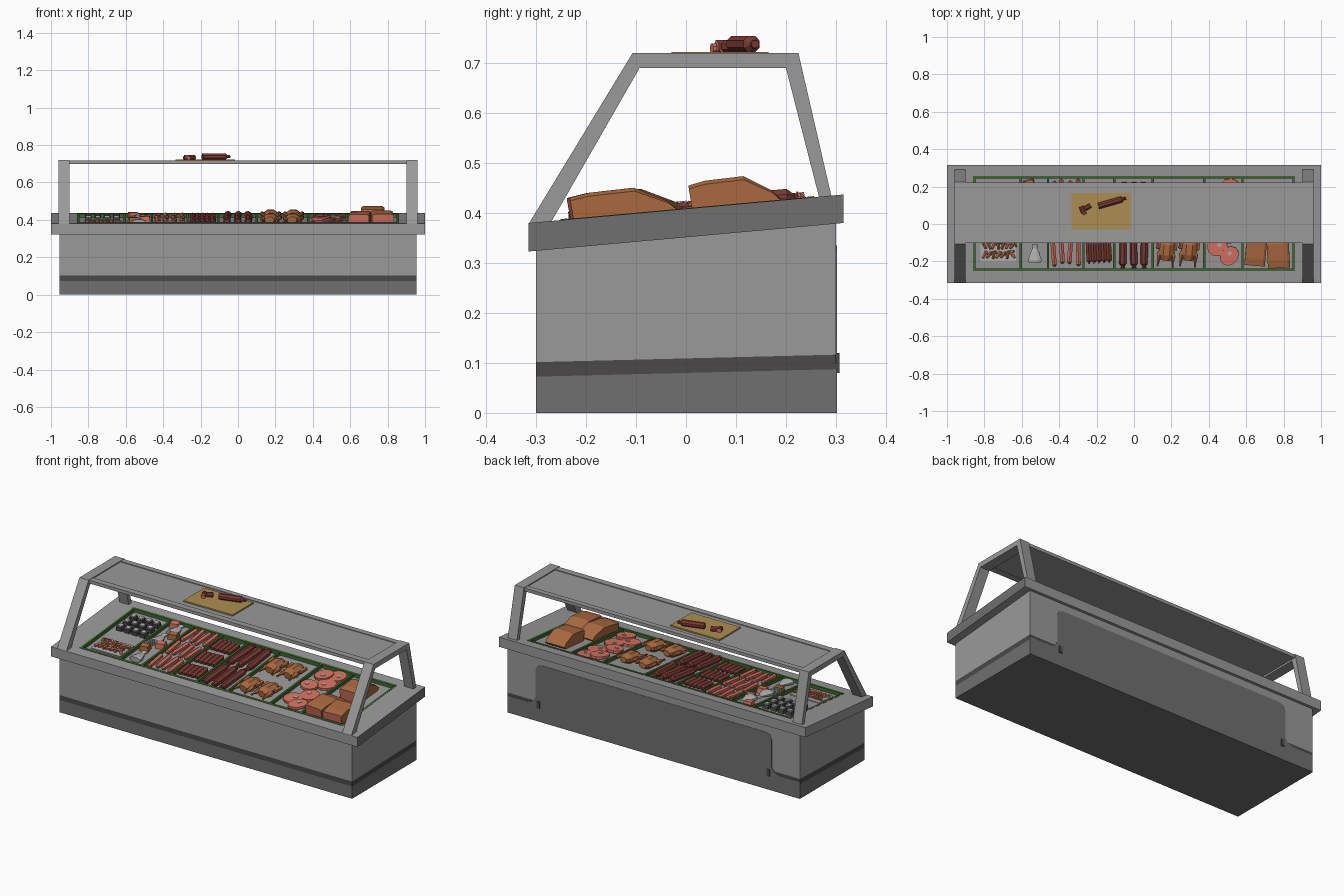
import bpy, bmesh, math, random
from mathutils import Matrix, Vector

if "Cube" in bpy.data.objects:
    bpy.data.objects.remove(bpy.data.objects["Cube"])

random.seed(4)
COLORS = [("steel grey", (0.32, 0.32, 0.32)), ("dark grey", (0.165, 0.16, 0.165)),
          ("charcoal", (0.07, 0.066, 0.066)), ("tray green", (0.05, 0.14, 0.03)),
          ("board wood", (0.42, 0.27, 0.08)), ("pink meat", (0.68, 0.17, 0.12)),
          ("dark red meat", (0.21, 0.045, 0.035)), ("roast brown", (0.40, 0.14, 0.05)),
          ("pale grey", (0.45, 0.45, 0.45))]
GREY, DARK, CHAR, GREEN, WOOD, PINK, RED, BROWN, PALE = range(9)
MATS = []
for n, c in COLORS:
    m = bpy.data.materials.new(n)
    m.diffuse_color = (*c, 1)
    m.use_nodes = True
    m.node_tree.nodes["Principled BSDF"].inputs["Base Color"].default_value = m.diffuse_color
    MATS.append(m)
SLOPE = 0.0905
FLOOR = -0.018


def top(y):
    """Height of the sloping counter top."""
    return 0.4085 + SLOPE * y


def place(x, y, h=0.0, turn=0.0):
    return (Matrix.Translation((x, y, top(y) + FLOOR + h))
            @ Matrix.Rotation(math.atan(SLOPE), 4, 'X') @ Matrix.Rotation(math.radians(turn), 4, 'Z'))


def finish(name, bm):
    bmesh.ops.recalc_face_normals(bm, faces=bm.faces)
    me = bpy.data.meshes.new(name)
    bm.to_mesh(me)
    bm.free()
    for m in MATS:
        me.materials.append(m)
    ob = bpy.data.objects.new(name, me)
    bpy.context.collection.objects.link(ob)
    return ob


def loft(bm, rings, mat):
    """Skin a list of equal-length point rings, with end caps."""
    vs = [[bm.verts.new(p) for p in r] for r in rings]
    n = len(vs[0])
    fs = [bm.faces.new((a[i], a[(i + 1) % n], b[(i + 1) % n], b[i]))
          for a, b in zip(vs, vs[1:]) for i in range(n)]
    fs += [bm.faces.new(vs[0]), bm.faces.new(vs[-1])]
    for f in fs:
        f.material_index = mat
    return fs


def prism_x(bm, prof, x0, x1, mat):
    return loft(bm, [[Vector((x, y, z)) for y, z in prof] for x in (x0, x1)], mat)


def block(bm, x0, x1, y0, y1, h0, h1, mat):
    """Box whose top and bottom follow the sloping counter."""
    return prism_x(bm, [(y0, top(y0) + h0), (y1, top(y1) + h0),
                        (y1, top(y1) + h1), (y0, top(y0) + h1)], x0, x1, mat)


def box(bm, M, sx, sy, sz, mat, taper=1.0):
    """Box resting on the local origin, optionally tapered upward."""
    return loft(bm, [[M @ Vector((a * sx / 2 * k, b * sy / 2 * k, z))
                      for a, b in ((-1, -1), (1, -1), (1, 1), (-1, 1))]
                     for z, k in ((0, 1), (sz, taper))], mat)


def lathe(bm, M, prof, mat, segs=6, flat=1.0):
    """Round body along local Y from (position, radius) pairs."""
    return loft(bm, [[M @ Vector((r * math.cos(a), t, flat * r * math.sin(a)))
                      for a in [2 * math.pi * (i + 0.5) / segs for i in range(segs)]]
                     for t, r in prof], mat)


def sausage(bm, M, length, r, mat, segs=6):
    h = length / 2
    lathe(bm, M, [(-h, r * .4), (-h * .86, r), (h * .86, r), (h, r * .4)], mat, segs)


# Cabinet: base, shadow band, body
for name, lo, hi, mat in (("cabinet_base", None, 0.08, DARK), ("cabinet_band", 0.08, 0.109, CHAR)):
    bm = bmesh.new()
    zs = lambda y, c: 0 if c is None else c + 0.025 * y
    prism_x(bm, [(-.3, zs(-.3, lo)), (.3, zs(.3, lo)), (.3, zs(.3, hi)), (-.3, zs(-.3, hi))], -.955, .955, mat)
    finish(name, bm)
bm = bmesh.new()
prism_x(bm, [(-.3, .1015), (.3, .1165), (.3, top(.3) + FLOOR), (-.3, top(-.3) + FLOOR)], -.955, .955, GREY)
finish("cabinet_body", bm)

# Rear service panel with rounded top and flared foot
half = [(.955, 0), (.955, .1), (.82, .1), (.79, .11), (.77, .14), (.77, .30), (.76, .325), (.735, .335)]
outline = half + [(-x, z) for x, z in reversed(half)]
bm = bmesh.new()
loft(bm, [[Vector((x, y, z)) for x, z in outline] for y in (.299, .302)], DARK)
finish("rear_panel", bm)
bm = bmesh.new()
for s in (-1, 1):
    box(bm, Matrix.Translation((s * .75, .302, .08)), .02, .01, .04, CHAR)
finish("rear_latches", bm)

# Sloping rim around the display
bm = bmesh.new()
for x0, x1, y0, y1 in ((-1, 1, -.315, -.25), (-1, 1, .255, .315), (-1, -.86, -.25, .255), (.86, 1, -.25, .255)):
    block(bm, x0, x1, y0, y1, -.057, 0, GREY)
for f in bm.faces:
    if all(v.co.x > .99 for v in f.verts):
        f.material_index = DARK
finish("counter_rim", bm)

# Green tray edging and dividers
bm = bmesh.new()
for y in (-.244, .249):
    block(bm, -.86, .86, y - .007, y + .007, FLOOR, .002, GREEN)
for x in (-.854, -.605, -.46, -.27, -.105, .10, .375, .58, .854):
    block(bm, x - .006, x + .006, -.24, .245, FLOOR, .001, GREEN)
finish("tray_dividers", bm)

# Canopy frames and shelf
arch = [(-.315, .378), (-.107, .72), (.225, .72), (.293, .425), (.268, .425), (.20, .69), (-.093, .69), (-.272, .378)]
for side, s in (("left", -1), ("right", 1)):
    bm = bmesh.new()
    prism_x(bm, arch, s * .9, s * .96, GREY)
    finish(side + "_canopy_frame", bm)
bm = bmesh.new()
shelf = lambda y0, y1, z0, z1: prism_x(bm, [(y0, z0), (y1, z0), (y1, z1), (y0, z1)], -.9, .9, GREY)
shelf(-.065, .19, .701, .714)
shelf(-.102, -.065, .699, .718)
shelf(.19, .222, .699, .718)
finish("canopy_shelf", bm)

# Cutting board with a cured sausage and cut slices
bm = bmesh.new()
box(bm, Matrix.Translation((-.175, .068, .714)), .32, .195, .008, WOOD)
finish("cutting_board", bm)
bm = bmesh.new()
M = Matrix.Translation((-.118, .117, .738)) @ Matrix.Rotation(math.radians(-74), 4, 'Z')
lathe(bm, M, [(-.075, .017), (-.07, .018), (.052, .018), (.064, .007), (.07, .009), (.078, .008)], RED, 8)
for x, y, a in ((-.277, .08, 20), (-.245, .092, -60)):
    M = Matrix.Translation((x, y, .733)) @ Matrix.Rotation(math.radians(a), 4, 'Z')
    for f in lathe(bm, M, [(-.02, .014), (.015, .014)], RED, 8)[-2:]:
        f.material_index = PINK
    lathe(bm, M @ Matrix.Translation((.004, -.028, -.004)), [(-.004, .011), (.004, .011)], PINK, 8)
finish("board_sausage", bm)

# Prawns on a tray, with jars behind
bm = bmesh.new()
box(bm, place(-.725, -.135), .19, .13, .006, PALE)
for i in range(14):
    x, y = -.80 + .025 * (i % 7), -.165 + .05 * (i // 7)
    M = place(x, y, .013, random.uniform(-50, 50))
    sausage(bm, M, .042, .009, BROWN if i % 3 else PINK, 6)
    sausage(bm, M @ Matrix.Translation((.011, .015, 0)) @ Matrix.Rotation(1, 4, 'Z'), .025, .006, BROWN, 5)
finish("prawn_tray", bm)
bm = bmesh.new()
for i in range(12):
    x, y = -.80 + .05 * (i % 4), .05 + .06 * (i // 4)
    box(bm, place(x, y), .036, .036, .022, CHAR)
    box(bm, place(x, y, .022), .026, .026, .008, PALE)
finish("dark_jars", bm)

# Paper-wrapped parcels
bm = bmesh.new()
for y, x in ((-.16, -.53), (.05, -.545), (.17, -.52)):
    lathe(bm, place(x, y, .016), [(-.045, .036), (-.03, .038), (.01, .024), (.03, .013), (.05, .018)], PALE, 8, .45)
for y, x, m in ((-.065, -.56, BROWN), (.0, -.50, PINK), (.115, -.50, BROWN), (.215, -.56, PINK)):
    box(bm, place(x, y, 0, 12), .055, .045, .03, m, .85)
for i in range(5):
    box(bm, place(-.575 + i * .004, -.045 + i * .011, 0, 8), .03, .008, .034, PALE, .8)
finish("wrapped_parcels", bm)

# Pink sausages
bm = bmesh.new()
for y in (-.15, .005, .16):
    for i in range(4):
        M = place(-.43 + .044 * i, y + random.uniform(-.012, .012), .015, random.uniform(-5, 5))
        sausage(bm, M, .14, .014, PINK, 6)
finish("pink_sausages", bm)

# Rib racks
bm = bmesh.new()
for y in (-.15, .0, .15):
    M0 = place(-.188, y, .015, random.uniform(-4, 4))
    for i in range(5):
        M = M0 @ Matrix.Translation(((i - 2) * .027, 0, 0))
        lathe(bm, M, [(-.052, .008), (-.042, .016), (.042, .016), (.052, .008)], RED, 6)
        lathe(bm, M, [(-.06, .004), (.06, .004)], PINK, 5)
finish("rib_racks", bm)

# Cured dark sausages
bm = bmesh.new()
for y in (-.125, .115):
    for i in range(3):
        M = place(-.058 + .057 * i, y, .02, random.uniform(-4, 4))
        lathe(bm, M, [(-.11, .014), (-.103, .007), (-.088, .02), (.088, .02), (.103, .007), (.11, .014)], RED, 7)
finish("cured_sausages", bm)

# Roast chickens
bm = bmesh.new()
for y in (-.135, .10):
    for x in (.175, .295):
        M = place(x, y, .026, random.uniform(-6, 6))
        lathe(bm, M, [(-.06, .026), (-.03, .044), (.025, .042), (.06, .022)], BROWN, 8, .72)
        for s in (-1, 1):
            L = M @ Matrix.Translation((s * .036, -.045, 0)) @ Matrix.Rotation(s * .1, 4, 'Z')
            lathe(bm, L, [(-.05, .007), (-.04, .005), (-.02, .008), (.01, .018), (.035, .012)], BROWN, 6)
            W = M @ Matrix.Translation((s * .045, .025, .005))
            sausage(bm, W, .055, .012, BROWN, 5)
finish("roast_chickens", bm)

# Round steaks with bone
bm = bmesh.new()
for i, (x, y) in enumerate(((.445, -.12), (.51, -.17), (.505, -.05), (.445, .03), (.515, .09), (.45, .16), (.515, .19))):
    M = place(x, y, .004 + .007 * (i % 2), i * 50)
    rim = [(math.cos(a) * .056, math.sin(a) * (.047 if i % 2 else .054)) for a in [k * math.pi / 5 for k in range(10)]]
    loft(bm, [[M @ Vector((p[0], p[1], z)) for p in rim] for z in (-.004, .010)], PINK)
    box(bm, M @ Matrix.Translation((.012, .008, .008)), .02, .016, .005, PALE)
finish("round_steaks", bm)

# Large hams with pink cut front
side = [(0, .0), (-.005, .058), (.035, .064), (.125, .066), (.19, .035), (.215, .012), (.2, 0)]
for n, (x, y, w, k, turn) in enumerate(((.645, -.213, .11, 1.0, -5), (.775, -.225, .118, 1.05, 3), (.72, .015, .125, 1.1, 0))):
    bm = bmesh.new()
    M = place(x, y, 0, turn)
    kl = .85 if n == 2 else 1
    rings = [[M @ Vector((u * w / 2, a * kl, b * k * c)) for a, b in side]
             for u, c in ((-1, .9), (-.8, 1), (.8, 1), (1, .9))]
    for f in loft(bm, rings, BROWN):
        f.normal_update()
        if all((M.inverted() @ v.co).y < .001 for v in f.verts):
            f.material_index = PINK
    finish("ham_%d" % (n + 1), bm)
